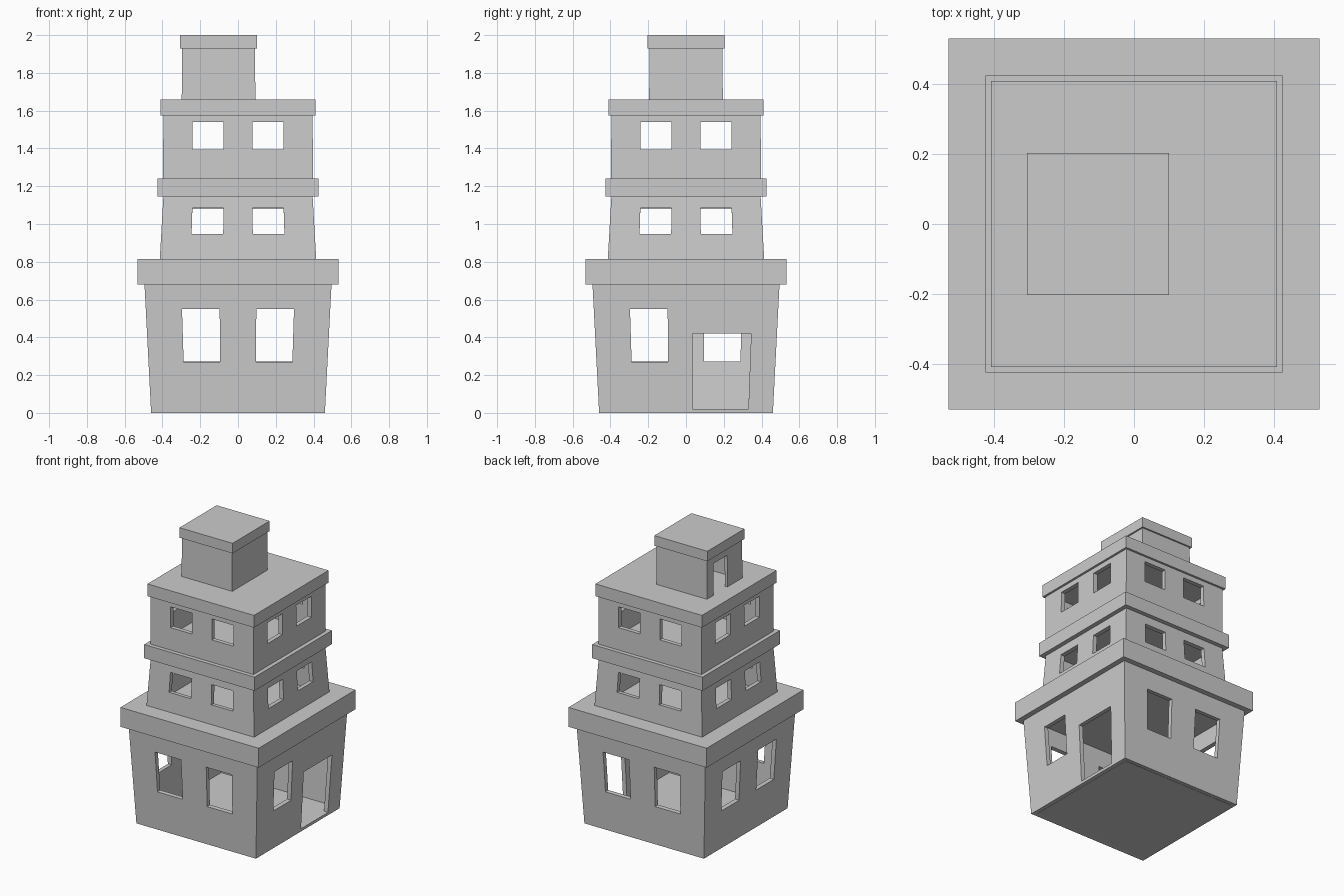
import bpy, bmesh
from mathutils import Matrix
from math import pi

if "Cube" in bpy.data.objects:
    bpy.data.objects.remove(bpy.data.objects["Cube"])


def box(name, half, z0, z1, cx=0.0):
    bm = bmesh.new()
    bmesh.ops.create_cube(bm, size=1)
    bmesh.ops.scale(bm, vec=(2 * half, 2 * half, z1 - z0), verts=bm.verts)
    bmesh.ops.translate(bm, vec=(cx, 0, (z0 + z1) / 2), verts=bm.verts)
    return finish(name, bm)


def finish(name, bm):
    me = bpy.data.meshes.new(name)
    bm.to_mesh(me)
    bm.free()
    ob = bpy.data.objects.new(name, me)
    bpy.context.collection.objects.link(ob)
    return ob


def walls(name, z0, z1, h0, h1, sides, cx=0.0, thick=0.03):
    """Four tapered walls; sides = openings (u0, u1, z0, z1) for front, right, back, left."""
    def half(z):
        return h0 + (h1 - h0) * (z - z0) / (z1 - z0)
    mid = half((z0 + z1) / 2)
    zs = sorted({z0, z1} | {z for s in sides for o in s for z in o[2:]})
    bm = bmesh.new()
    for k, holes in enumerate(sides):
        rot = Matrix.Rotation(k * pi / 2, 3, 'Z')
        us = sorted({-mid, mid} | {u for o in holes for u in o[:2]})

        def point(u, z):
            h = half(z)
            p = rot @ Matrix.Translation((u * h / mid, -h, z)).translation
            p.x += cx
            return bm.verts.new(p)
        for a, b in zip(us, us[1:]):
            for c, d in zip(zs, zs[1:]):
                um, zm = (a + b) / 2, (c + d) / 2
                if any(o[0] < um < o[1] and o[2] < zm < o[3] for o in holes):
                    continue
                bm.faces.new([point(a, c), point(b, c), point(b, d), point(a, d)])
    bmesh.ops.remove_doubles(bm, verts=bm.verts, dist=0.0005)
    ob = finish(name, bm)
    mod = ob.modifiers.new("thickness", 'SOLIDIFY')
    mod.thickness = thick
    mod.offset = -1
    mod.use_even_offset = True
    return ob


def pair(u0, u1, z0, z1):
    return [(-u1, -u0, z0, z1), (u0, u1, z0, z1)]


# Ground floor, flaring upward, with the entrance on the right side
w = pair(0.095, 0.29, 0.27, 0.55)
walls("ground_floor_walls", 0, 0.68, 0.46, 0.495,
      [w, [w[0], (0.035, 0.342, 0.02, 0.42)], w, w])
box("ground_floor_base", 0.432, 0, 0.02)
box("first_ledge", 0.532, 0.68, 0.815)

# Middle floor, narrowing upward
w = pair(0.078, 0.245, 0.948, 1.085)
walls("middle_floor_walls", 0.815, 1.145, 0.414, 0.395, [w] * 4)
box("second_ledge", 0.425, 1.145, 1.24)

# Upper floor
w = pair(0.076, 0.242, 1.395, 1.54)
walls("upper_floor_walls", 1.24, 1.575, 0.397, 0.395, [w] * 4)
box("roof_slab", 0.41, 1.575, 1.66)

# Roof hut with a doorway on the left side
walls("roof_hut_walls", 1.66, 1.93, 0.195, 0.193,
      [[], [], [], [(-0.12, 0.03, 1.66, 1.88)]], cx=-0.103, thick=0.02)
box("roof_hut_cap", 0.204, 1.93, 2.0, cx=-0.103)
